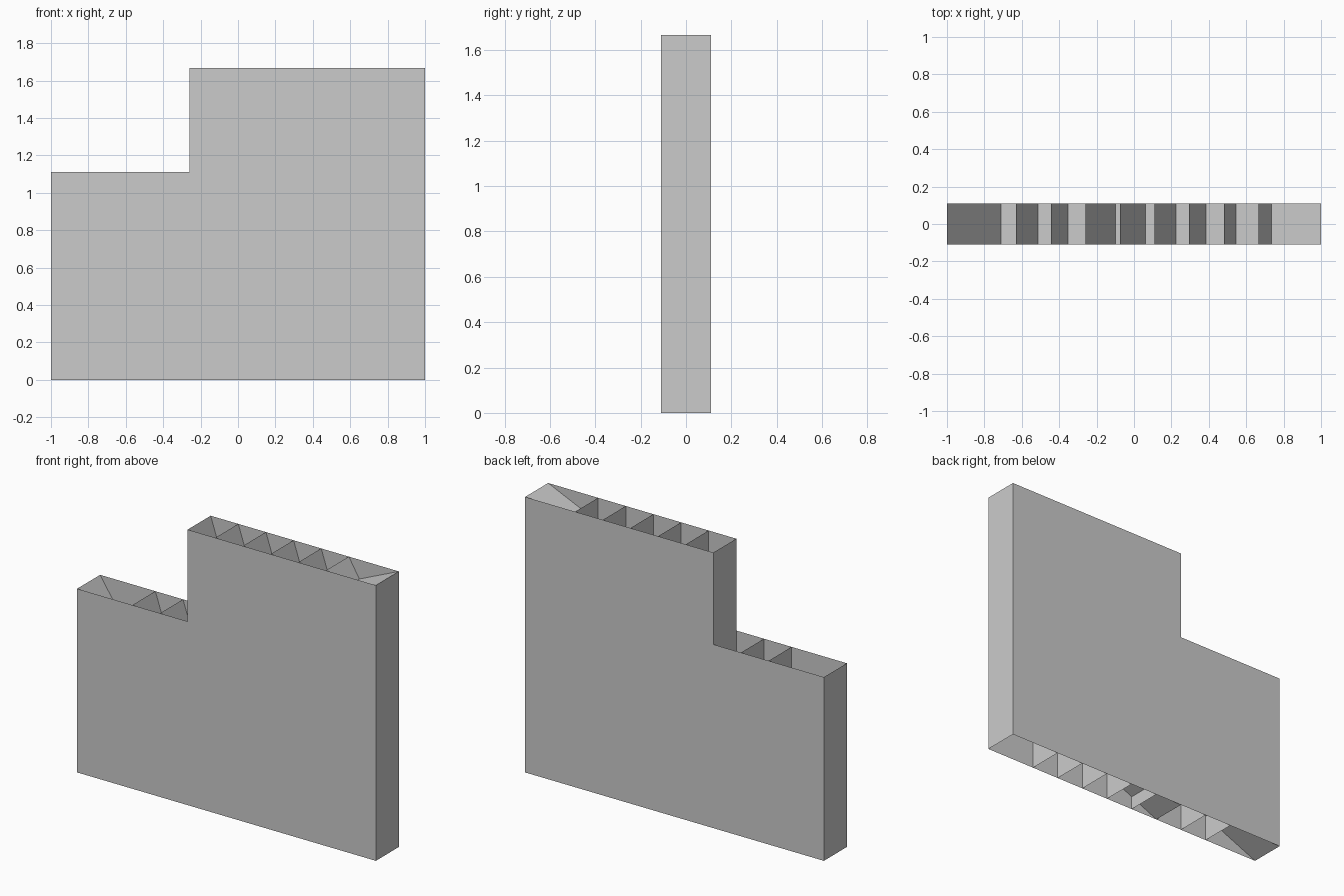
import bpy, bmesh

if "Cube" in bpy.data.objects:
    bpy.data.objects.remove(bpy.data.objects["Cube"])

HALF = 0.11            # half thickness of the panel
H = 1.667              # full height
T = H / 3              # height of one tier
STEP = -0.26           # x of the step in the outline
NODES = [-1, -0.63] + [-0.63 + 0.185 * i for i in range(1, 8)] + [1]


def make(name, bm):
    mesh = bpy.data.meshes.new(name)
    bm.to_mesh(mesh)
    bm.free()
    obj = bpy.data.objects.new(name, mesh)
    bpy.context.collection.objects.link(obj)
    return obj


def sheet(bm, a, b):
    """Thin plate through the panel thickness along the x-z line a to b."""
    pts = [(a[0], -HALF, a[1]), (b[0], -HALF, b[1]),
           (b[0], HALF, b[1]), (a[0], HALF, a[1])]
    bm.faces.new([bm.verts.new(p) for p in pts])


# Front and back faces, stepped outline
outline = [(-1, 0), (1, 0), (1, H), (STEP, H), (STEP, 2 * T), (-1, 2 * T)]
for name, y, pts in (("front_panel", -HALF, outline), ("back_panel", HALF, outline[::-1])):
    bm = bmesh.new()
    bm.faces.new([bm.verts.new((x, y, z)) for x, z in pts])
    make(name, bm)

# Upright end walls; top and bottom stay open
bm = bmesh.new()
sheet(bm, (1, 0), (1, H))
sheet(bm, (STEP, H), (STEP, 2 * T))
sheet(bm, (-1, 2 * T), (-1, 0))
make("end_walls", bm)

# Upright ribs and slanted braces in each of the three tiers
ribs, braces = bmesh.new(), bmesh.new()
for tier in range(3):
    z0, z1 = tier * T, (tier + 1) * T
    xs = [x for x in NODES if tier < 2 or x > STEP - 0.01]
    for x in xs[1:-1]:
        sheet(ribs, (x, z0), (x, z1))
    for a, b in zip(xs, xs[1:]):
        sheet(braces, (b, z0), (a, z1))
make("upright_ribs", ribs)
make("slanted_braces", braces)

# Long shallow diagonal plates
bm = bmesh.new()
for z in (0, T):
    sheet(bm, (-1, z), (0.295, z + T))
for z in (0, 2 * T):
    sheet(bm, (STEP, z), (1, z + T))
make("long_diagonals", bm)
